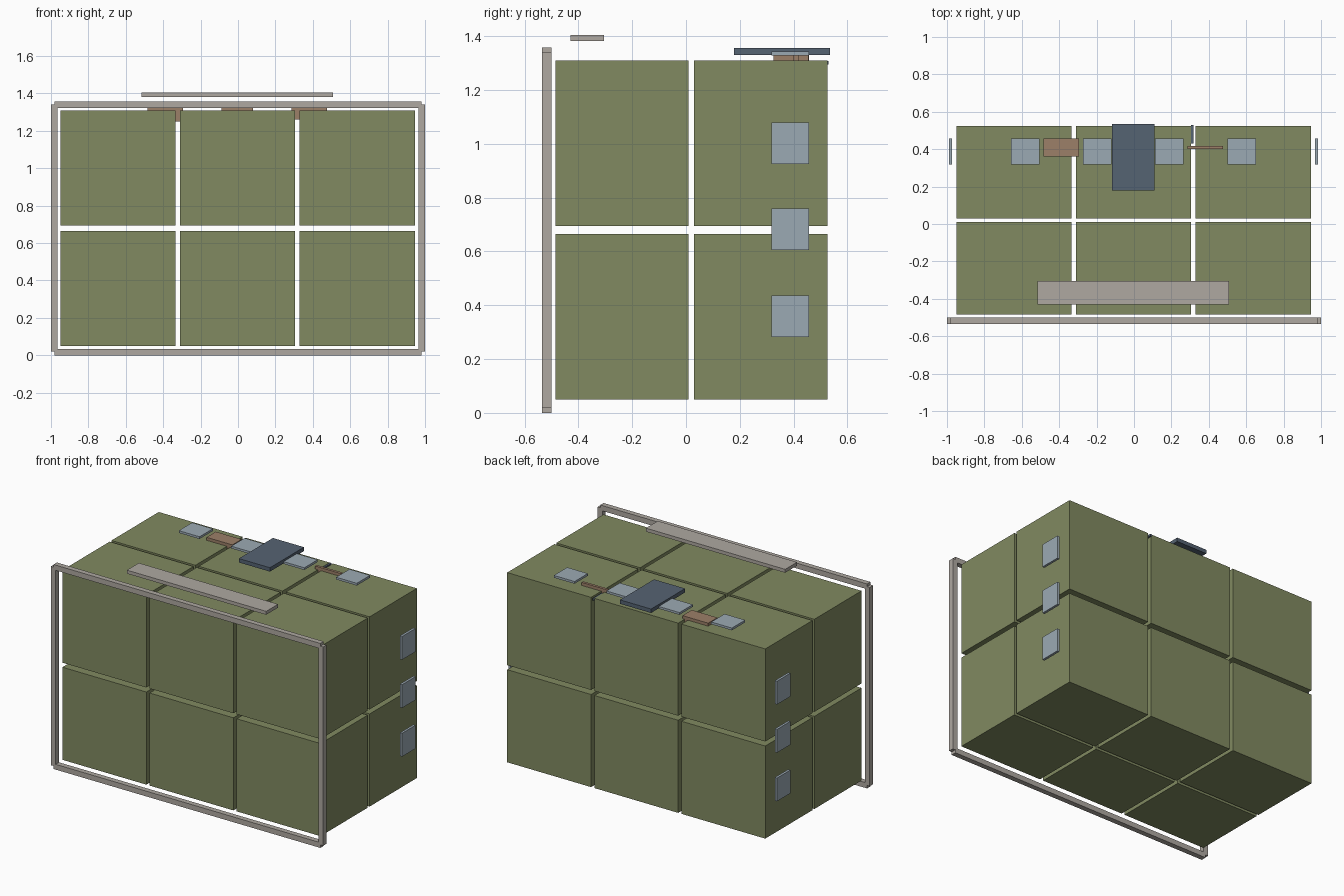
import bpy

if "Cube" in bpy.data.objects:
    bpy.data.objects.remove(bpy.data.objects["Cube"])


def material(name, rgb):
    m = bpy.data.materials.new(name)
    # display colour to linear
    m.diffuse_color = [(c / 255) ** 2.2 for c in rgb] + [1]
    m.use_nodes = True
    m.node_tree.nodes["Principled BSDF"].inputs["Base Color"].default_value = m.diffuse_color
    return m


OLIVE = material("olive", (128, 137, 97))
STONE = material("warm_grey", (173, 167, 160))
PALE = material("pale_blue", (154, 168, 178))
SLATE = material("slate", (86, 99, 114))
BROWN = material("brown", (155, 127, 104))


def box(name, x, y, z, mat):
    """Box from (min, max) ranges along each axis."""
    bpy.ops.mesh.primitive_cube_add(size=1, location=[sum(r) / 2 for r in (x, y, z)])
    ob = bpy.context.object
    ob.name = name
    ob.scale = [r[1] - r[0] for r in (x, y, z)]
    bpy.ops.object.transform_apply(location=False, rotation=False, scale=True)
    ob.data.materials.append(mat)
    return ob


# Main body: 3 x 2 x 2 grid of separate blocks
for x0 in (-0.95, -0.31, 0.33):
    for y0 in (-0.485, 0.03):
        for z0 in (0.05, 0.695):
            box("body_block", (x0, x0 + 0.616), (y0, y0 + 0.495), (z0, z0 + 0.615), OLIVE)

# Front frame
FY = (-0.535, -0.5)
for z0 in (0, 1.323):
    box("frame_rail", (-0.98, 0.98), FY, (z0, z0 + 0.035), STONE)
for x0 in (-1, 0.965):
    box("frame_post", (x0, x0 + 0.035), FY, (0.02, 1.34), STONE)

# Long strip floating above the front edge
box("top_strip", (-0.515, 0.508), (-0.43, -0.305), (1.382, 1.405), STONE)

# Square pads along the top and on both sides
for xc in (-0.581, -0.196, 0.189, 0.575):
    box("top_pad", (xc - 0.076, xc + 0.076), (0.317, 0.457), (1.329, 1.344), PALE)
for x0 in (-0.989, 0.968):
    for z0 in (0.282, 0.605, 0.925):
        box("side_pad", (x0, x0 + 0.016), (0.317, 0.457), (z0, z0 + 0.155), PALE)

# Dark slab and the brown block it rests on
box("dark_slab", (-0.118, 0.11), (0.178, 0.535), (1.33, 1.356), SLATE)
box("slab_support", (-0.088, 0.08), (0.325, 0.455), (1.27, 1.33), BROWN)

# Brown blocks sunk into the top
box("left_brown_block", (-0.483, -0.294), (0.36, 0.457), (1.25, 1.33), BROWN)
box("right_brown_bar", (0.286, 0.475), (0.4, 0.418), (1.262, 1.33), BROWN)

# Small dark latch in the right gap
box("gap_latch", (0.305, 0.317), (0.43, 0.53), (1.295, 1.308), SLATE)
